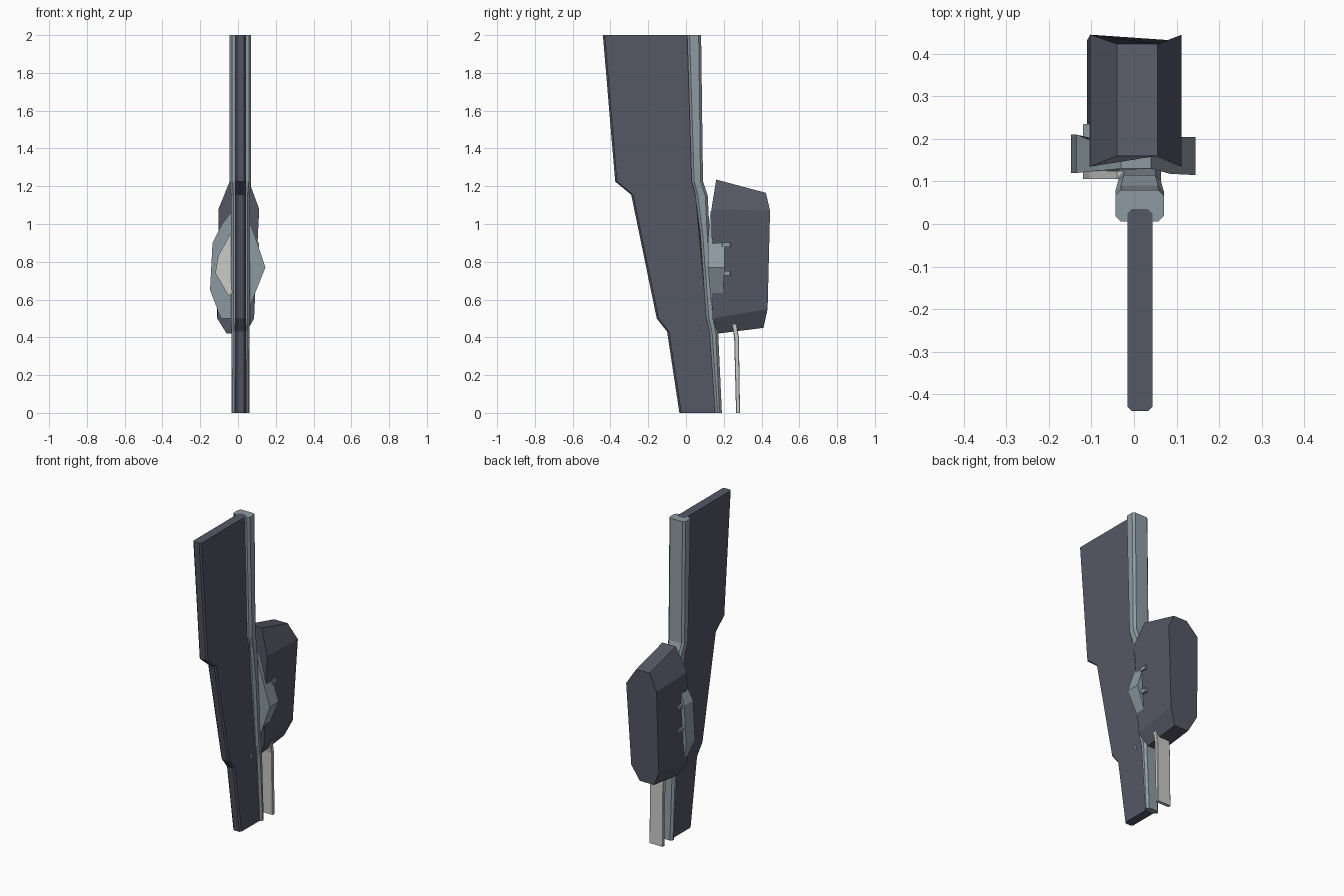
import bpy
import bmesh

cube = bpy.data.objects.get("Cube")
if cube:
    bpy.data.objects.remove(cube, do_unlink=True)


def material(name, rgb):
    m = bpy.data.materials.new(name)
    m.use_nodes = True
    m.diffuse_color = (*rgb, 1)
    m.node_tree.nodes["Principled BSDF"].inputs["Base Color"].default_value = (*rgb, 1)
    return m


DARK = material("dark slate", (0.09, 0.095, 0.13))
STEEL = material("blue grey steel", (0.27, 0.33, 0.365))
PALE = material("pale metal", (0.6, 0.6, 0.59))


def loft(name, rings, mat):
    """Skin a list of equal closed rings and cap both ends."""
    bm = bmesh.new()
    loops = [[bm.verts.new(p) for p in ring] for ring in rings]
    n = len(loops[0])
    for a, b in zip(loops, loops[1:]):
        for i in range(n):
            j = (i + 1) % n
            bm.faces.new((a[i], a[j], b[j], b[i]))
    bm.faces.new(loops[0])
    bm.faces.new(loops[-1])
    bmesh.ops.recalc_face_normals(bm, faces=bm.faces)
    mesh = bpy.data.meshes.new(name)
    bm.to_mesh(mesh)
    bm.free()
    mesh.materials.append(mat)
    obj = bpy.data.objects.new(name, mesh)
    bpy.context.collection.objects.link(obj)
    return obj


def chamfered(x0, x1, y0, y1, z, c):
    """Horizontal rectangle with cut corners."""
    return [(x0 + c, y0, z), (x1 - c, y0, z), (x1, y0 + c, z), (x1, y1 - c, z),
            (x1 - c, y1, z), (x0 + c, y1, z), (x0, y1 - c, z), (x0, y0 + c, z)]


def box(name, x0, x1, y0, y1, z0, z1, mat, c=0.002):
    return loft(name, [chamfered(x0, x1, y0, y1, z, c) for z in (z0, z1)], mat)


# Blade: stations of height, front edge, back edge
blade = [(0, -0.035, 0.165), (0.43, -0.1, 0.135), (0.5, -0.155, 0.12),
         (1.155, -0.29, 0.06), (1.225, -0.375, 0.04), (2, -0.44, 0.035)]
loft("blade", [chamfered(-0.015, 0.043, f, b, z, 0.01) for z, f, b in blade], DARK)

# Spine: height, front, back, half width
spine = [(0, 0.155, 0.19, 0.045), (0.43, 0.125, 0.17, 0.047),
         (0.5, 0.108, 0.155, 0.05), (0.95, 0.075, 0.125, 0.05),
         (1.15, 0.05, 0.115, 0.05), (1.225, 0.03, 0.09, 0.057),
         (2, 0.006, 0.08, 0.057)]
loft("spine", [chamfered(0.013 - w, 0.013 + w, f, b, z, 0.013)
               for z, f, b, w in spine], STEEL)

# Rear housing: long octagon, as x, front y, front z, back y, back z
octagon = [(-0.04, 0.16, 1.235, 0.423, 1.165), (0.055, 0.16, 1.235, 0.423, 1.165),
           (0.112, 0.135, 1.08, 0.445, 1.07), (0.085, 0.14, 0.5, 0.432, 0.55),
           (0.04, 0.17, 0.42, 0.41, 0.45), (-0.06, 0.17, 0.42, 0.41, 0.45),
           (-0.11, 0.14, 0.5, 0.432, 0.55), (-0.103, 0.135, 1.08, 0.445, 1.07)]
loft("housing", [[(x, fy, fz) for x, fy, fz, by, bz in octagon],
                 [(x, by, bz) for x, fy, fz, by, bz in octagon]], DARK)

# Faceted bracket between spine and housing: x, z, front y, back y
bracket = [(-0.03, 1.07, 0.13, 0.17), (0.04, 1.07, 0.13, 0.17),
           (0.085, 0.95, 0.118, 0.205), (0.145, 0.77, 0.115, 0.205),
           (0.085, 0.62, 0.13, 0.195), (0.04, 0.5, 0.14, 0.165),
           (-0.09, 0.5, 0.14, 0.165), (-0.148, 0.65, 0.12, 0.21),
           (-0.135, 0.9, 0.12, 0.21), (-0.085, 1.0, 0.125, 0.19)]
loft("bracket", [[(x, f, z) for x, z, f, b in bracket],
                 [(x, b, z) for x, z, f, b in bracket]], STEEL)

# Pale facing on the bracket
facing = [(-0.12, 0.74), (-0.105, 0.83), (-0.04, 0.95), (0.03, 0.93),
          (0.03, 0.68), (-0.05, 0.62)]
loft("bracket_facing", [[(x, y, z) for x, z in facing] for y in (0.106, 0.125)], PALE)

# Bracket pins on both sides
for side, x in (("left", 0.1), ("right", -0.11)):
    for level, z in (("upper", 0.89), ("lower", 0.74)):
        box(f"{side}_{level}_pin", x - 0.01, x + 0.012, 0.19, 0.235,
            z - 0.012, z + 0.012, STEEL)

# Hanging strip under the housing
strip = [(0, 0.265, 0.286), (0.4, 0.255, 0.28), (0.49, 0.24, 0.265)]
loft("hanging_strip", [chamfered(-0.035, 0.06, f, b, z, 0.003)
                       for z, f, b in strip], PALE)

# Small rivet through the blade
box("rivet", -0.018, 0.046, 0.061, 0.072, 0.437, 0.463, PALE)
